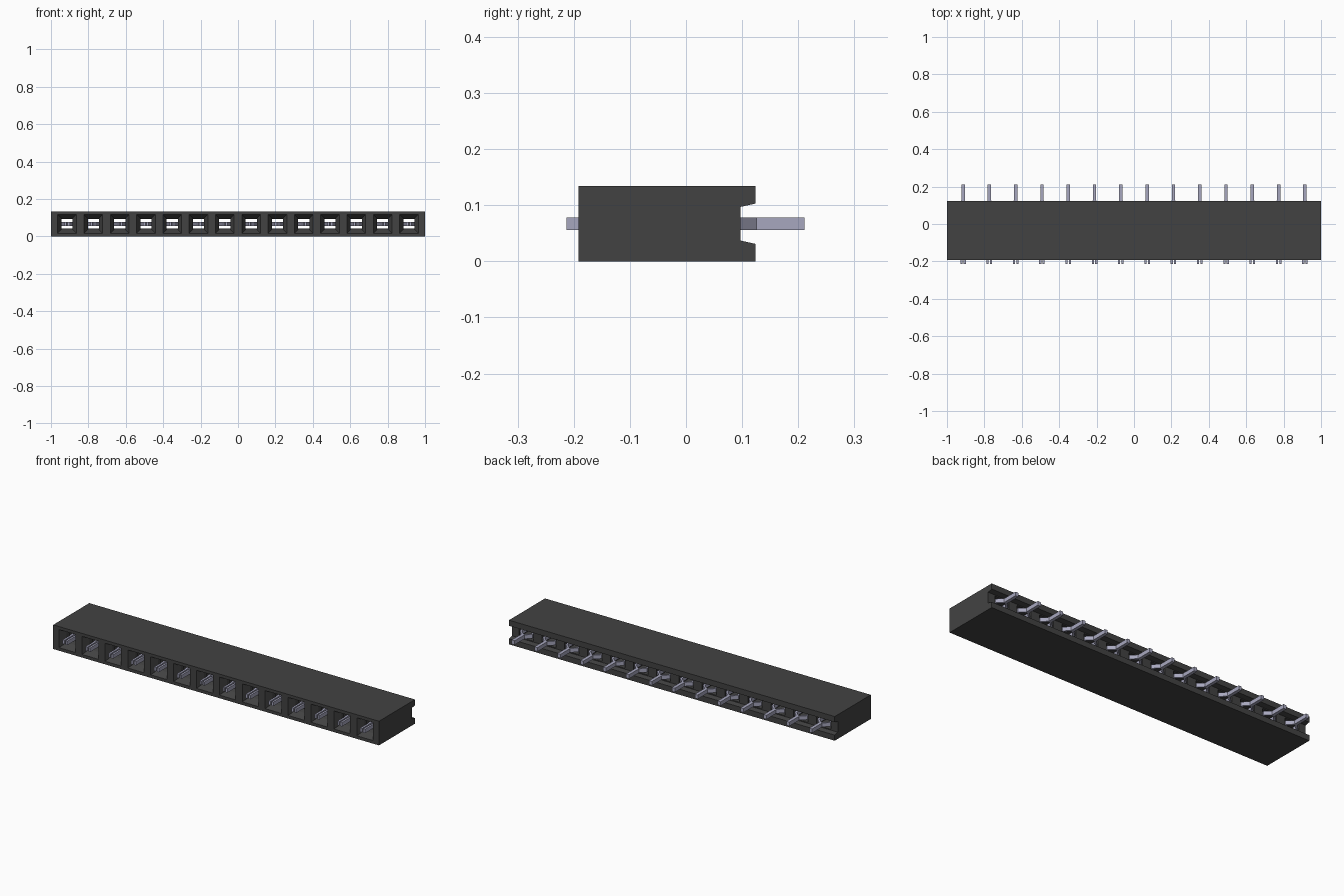
import bpy, bmesh
from mathutils import Vector

if "Cube" in bpy.data.objects:
    bpy.data.objects.remove(bpy.data.objects["Cube"])

COUNT, PITCH = 14, 0.1406
MID_Z = 0.067


def material(name, color):
    m = bpy.data.materials.new(name)
    m.use_nodes = True
    m.diffuse_color = color
    m.node_tree.nodes["Principled BSDF"].inputs["Base Color"].default_value = color
    return m


black = material("black plastic", (0.055, 0.055, 0.055, 1))
metal = material("grey metal", (0.39, 0.39, 0.52, 1))


def finish(name, bm, mat):
    bmesh.ops.recalc_face_normals(bm, faces=bm.faces)
    mesh = bpy.data.meshes.new(name)
    bm.to_mesh(mesh)
    bm.free()
    mesh.materials.append(mat)
    ob = bpy.data.objects.new(name, mesh)
    bpy.context.collection.objects.link(ob)
    return ob


def extrude(bm, points, offset):
    """Extrude a flat outline into a closed solid."""
    face = bm.faces.new([bm.verts.new(p) for p in points])
    new = bmesh.ops.extrude_face_region(bm, geom=[face])["geom"]
    verts = [v for v in new if isinstance(v, bmesh.types.BMVert)]
    bmesh.ops.translate(bm, verts=verts, vec=offset)


def loft(bm, sections):
    """Join rectangular sections (y, half width, half height) along y."""
    rings = [[bm.verts.new((sx * w, y, MID_Z + sz * h))
              for sx, sz in ((-1, -1), (1, -1), (1, 1), (-1, 1))]
             for y, w, h in sections]
    for a, b in zip(rings, rings[1:]):
        for i in range(4):
            j = (i + 1) % 4
            bm.faces.new((a[i], a[j], b[j], b[i]))
    bm.faces.new(rings[0])
    bm.faces.new(rings[-1])


def ribbon(bm, path, thickness, height, side):
    """Thin upright strip following a path in plan."""
    pts = [Vector(p) for p in path]
    left, right = [], []
    for i, p in enumerate(pts):
        d = (pts[min(i + 1, len(pts) - 1)] - pts[max(i - 1, 0)]).normalized()
        n = Vector((-d.y, d.x)) * thickness / 2
        left.append(p + n)
        right.append(p - n)
    outline = [(side * p.x, p.y, MID_Z - height / 2) for p in left + right[::-1]]
    extrude(bm, outline, (0, 0, height))


# Housing: grooved profile along x
half = [(-0.192, 0.0), (0.124, 0.0), (0.124, 0.031), (0.097, 0.037)]
profile = half + [(y, 2 * MID_Z - z) for y, z in reversed(half)]
bm = bmesh.new()
extrude(bm, [(-1, y, z) for y, z in profile], (2, 0, 0))
housing = finish("housing", bm, black)

# Funnel mouths and through channels
for i in range(COUNT):
    x = (i - (COUNT - 1) / 2) * PITCH
    bm = bmesh.new()
    loft(bm, [(-0.2, 0.053, 0.053), (-0.192, 0.05, 0.05), (-0.155, 0.03, 0.03),
              (-0.13, 0.03, 0.025), (-0.11, 0.044, 0.025), (0.11, 0.044, 0.025)])
    cutter = finish("socket_cutter", bm, black)
    cutter.location.x = x
    cutter.hide_render = True
    cutter.hide_viewport = True
    cut = housing.modifiers.new("socket", "BOOLEAN")
    cut.operation = "DIFFERENCE"
    cut.solver = "EXACT"
    cut.object = cutter

# Forked spring contact: tail plus two mirrored arms
bm = bmesh.new()
extrude(bm, [(x, y, MID_Z - 0.011) for x, y in
             ((-0.009, 0.118), (0.009, 0.118), (0.009, 0.211), (-0.009, 0.211))],
        (0, 0, 0.022))
for side in (-1, 1):
    ribbon(bm, [(0.003, 0.124), (0.034, 0.094), (0.036, 0.03),
                (0.009, -0.15), (0.009, -0.213)], 0.011, 0.0219, side)
contact = finish("contact", bm, metal)
for i in range(COUNT):
    pin = contact if i == 0 else contact.copy()
    if i:
        bpy.context.collection.objects.link(pin)
    pin.location.x = (i - (COUNT - 1) / 2) * PITCH
